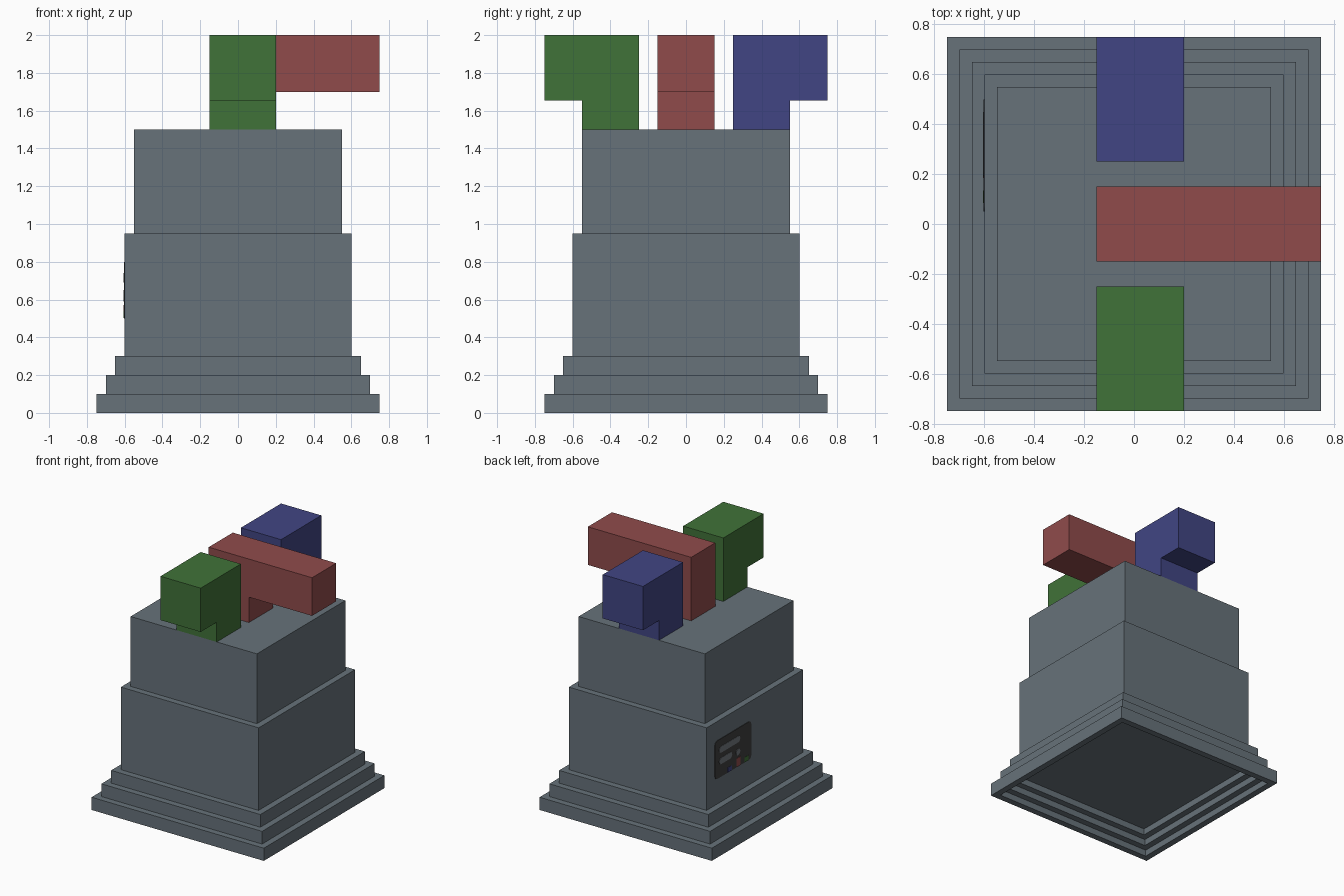
import bpy, bmesh, math
from mathutils import Vector

cube = bpy.data.objects.get("Cube")
if cube:
    bpy.data.objects.remove(cube, do_unlink=True)


def material(name, rgb):
    """Flat material from 0-255 sRGB."""
    lin = [((c / 255 + 0.055) / 1.055) ** 2.4 for c in rgb]
    m = bpy.data.materials.new(name)
    m.diffuse_color = (*lin, 1)
    m.use_nodes = True
    bsdf = m.node_tree.nodes["Principled BSDF"]
    bsdf.inputs["Base Color"].default_value = (*lin, 1)
    bsdf.inputs["Roughness"].default_value = 0.8
    return m


GREY = material("slate grey", (103, 114, 122))
GREEN = material("green", (64, 114, 56))
RED = material("red", (144, 75, 75))
BLUE = material("blue", (65, 69, 131))
DARK = material("panel dark", (62, 62, 62))
LIGHT = material("panel light grey", (114, 120, 126))


def finish(name, bm, mat):
    bmesh.ops.recalc_face_normals(bm, faces=bm.faces)
    mesh = bpy.data.meshes.new(name)
    bm.to_mesh(mesh)
    bm.free()
    mesh.materials.append(mat)
    obj = bpy.data.objects.new(name, mesh)
    bpy.context.collection.objects.link(obj)
    return obj


def stepped_body(name, levels, mat):
    """Closed square body through (half width, z) levels."""
    bm = bmesh.new()
    rings = [[bm.verts.new((sx * h, sy * h, z))
              for sx, sy in ((-1, -1), (1, -1), (1, 1), (-1, 1))] for h, z in levels]
    for a, b in zip(rings, rings[1:]):
        for i in range(4):
            j = (i + 1) % 4
            bm.faces.new((a[i], a[j], b[j], b[i]))
    bm.faces.new(rings[0])
    bm.faces.new(rings[-1])
    return finish(name, bm, mat)


def prism(name, points, sweep, mat):
    """Extrude a planar outline along a vector."""
    bm = bmesh.new()
    face = bm.faces.new([bm.verts.new(p) for p in points])
    new = bmesh.ops.extrude_face_region(bm, geom=[face], use_keep_orig=True)
    verts = [g for g in new["geom"] if isinstance(g, bmesh.types.BMVert)]
    bmesh.ops.translate(bm, verts=verts, vec=Vector(sweep))
    return finish(name, bm, mat)


def rounded_plate(name, y0, y1, z0, z1, radius, depth, mat):
    """Thin rounded plate on the -x wall."""
    pts = []
    corners = ((y1, z1, -1, -1), (y0, z1, 1, -1), (y0, z0, 1, 1), (y1, z0, -1, 1))
    for q, (y, z, sy, sz) in enumerate(corners):
        if radius == 0:
            pts.append((-0.6, y, z))
            continue
        for k in range(6):
            a = math.pi / 2 * (q + k / 5)
            # tiny inset keeps the ends of full pills from coinciding
            pts.append((-0.6, y + sy * radius * 1.001 + radius * math.cos(a),
                        z + sz * radius * 1.001 + radius * math.sin(a)))
    return prism(name, pts, (-depth, 0, 0), mat)


# Stepped pedestal, with a stepped recess underneath
stepped_body("pedestal", [
    (0.60, 0.15), (0.60, 0.10), (0.65, 0.10), (0.65, 0.05), (0.70, 0.05), (0.70, 0.0),
    (0.75, 0.0), (0.75, 0.1), (0.70, 0.1), (0.70, 0.2), (0.65, 0.2), (0.65, 0.3),
    (0.60, 0.3), (0.60, 0.95), (0.55, 0.95), (0.55, 1.5)], GREY)


def hook(inner, leg, tip, under):
    """L-shaped outline: a leg with an overhanging arm."""
    return [(inner, 1.5), (leg, 1.5), (leg, under), (tip, under), (tip, 2.0), (inner, 2.0)]


# Three overhanging blocks on top
for name, side, mat in (("front_block", -1, GREEN), ("back_block", 1, BLUE)):
    outline = [(-0.15, side * y, z) for y, z in hook(0.25, 0.55, 0.75, 1.655)]
    prism(name, outline, (0.35, 0, 0), mat)
outline = [(x, -0.15, z) for x, z in hook(-0.15, 0.2, 0.75, 1.7)]
prism("side_block", outline, (0, 0.3, 0), RED)

# Small display panel on the -x wall
rounded_plate("panel", 0.05, 0.50, 0.50, 0.80, 0.03, 0.004, DARK)
rounded_plate("panel_long_bar", 0.19, 0.45, 0.69, 0.74, 0.024, 0.006, LIGHT)
rounded_plate("panel_short_bar", 0.29, 0.45, 0.60, 0.65, 0.024, 0.006, LIGHT)
rounded_plate("panel_dot", 0.19, 0.24, 0.59, 0.64, 0.024, 0.006, LIGHT)
for name, y, top, mat in (("panel_blue_mark", 0.32, 0.54, BLUE),
                          ("panel_red_mark", 0.21, 0.57, RED),
                          ("panel_green_mark", 0.11, 0.54, GREEN)):
    rounded_plate(name, y - 0.025, y + 0.025, 0.502, top, 0, 0.006, mat)
